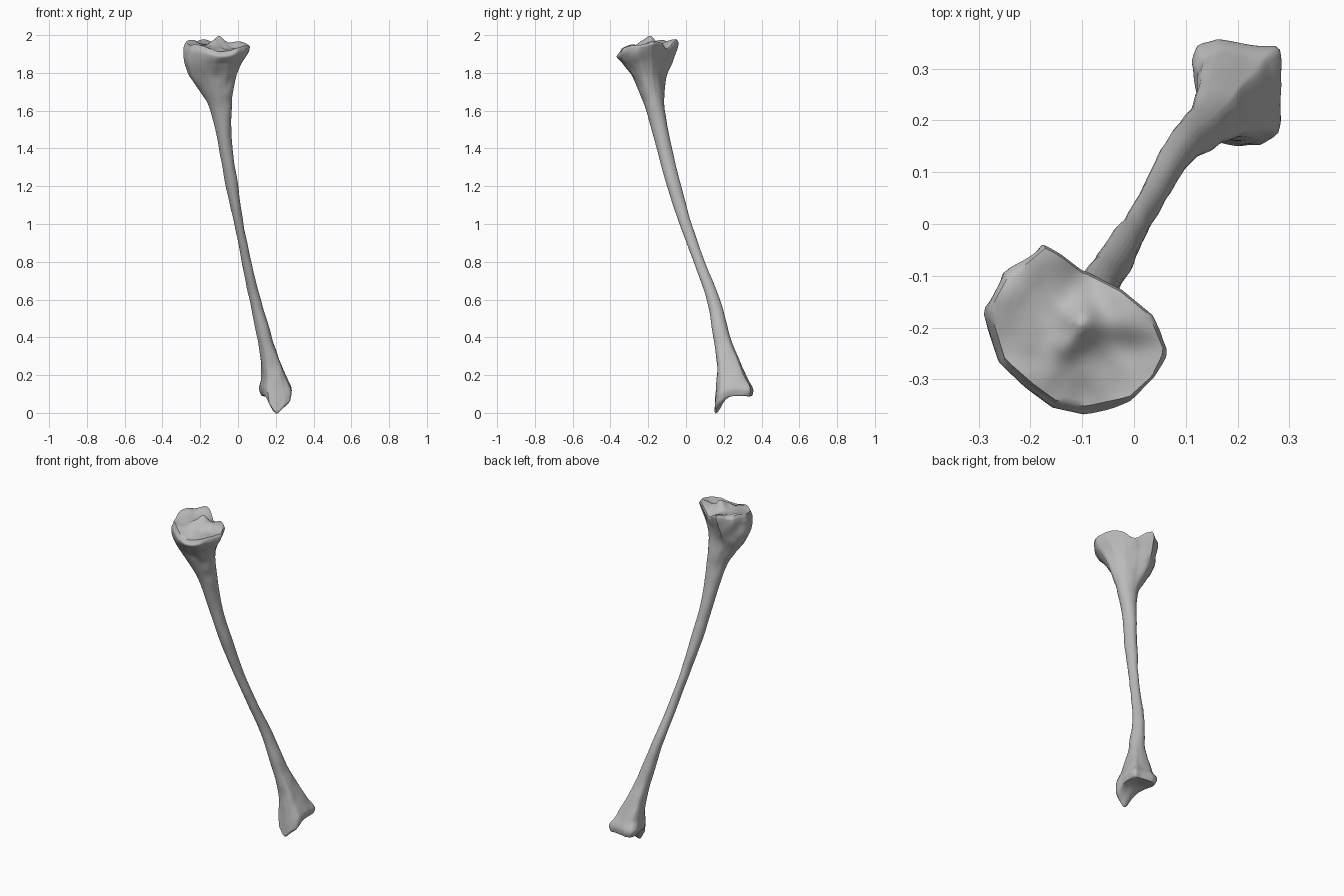
import bpy, bmesh, math
from mathutils import Vector, noise

cube = bpy.data.objects.get("Cube")
if cube:
    bpy.data.objects.remove(cube)

SIDES = 72

# Outlines seen from above, in box units (-1 to 1)
HEAD = [(-.36, 1), (-.17, .88), (.05, .69), (.11, .67), (.5, .45), (.83, .15),
        (1, -.3), (.86, -.62), (.6, -.88), (.1, -1), (-.25, -.92), (-.5, -.72),
        (-.83, -.4), (-1, .22), (-.78, .66), (-.58, .8)]
SHAFT = [(math.cos(a * math.tau / 24), math.sin(a * math.tau / 24)) for a in range(24)]
ANKLE = [(.93, .85), (.5, .87), (-.45, 1), (-.85, .9), (-1, .6), (-.85, 0),
         (-.7, -.6), (-.45, -.93), (.1, -1), (.6, -.98), (.9, -.8), (1, 0), (1, .5)]

# Levels: height, x min, x max, y min, y max, head share, ankle share
LEVELS = [
    (.07, .12, .28, .15, .355, 0, 1),
    (.12, .11, .285, .155, .355, 0, 1),
    (.2, .12, .25, .165, .32, 0, .8),
    (.3, .115, .215, .16, .275, 0, .5),
    (.4, .10, .18, .145, .235, 0, .2),
    (.6, .06, .12, .11, .18, 0, 0),
    (.8, .02, .07, .04, .10, 0, 0),
    (1, -.02, .03, -.035, .03, 0, 0),
    (1.2, -.065, 0, -.10, -.025, 0, 0),
    (1.4, -.10, -.03, -.155, -.075, 0, 0),
    (1.6, -.145, -.032, -.21, -.11, .1, 0),
    (1.7, -.20, -.025, -.25, -.11, .4, 0),
    (1.78, -.26, -.01, -.285, -.10, .7, 0),
    (1.85, -.285, .02, -.335, -.07, .9, 0),
    (1.91, -.29, .055, -.365, -.045, 1, 0),
    (1.94, -.285, .065, -.358, -.04, 1, 0),
]


def reach(outline, angle):
    """Distance from the centre to the outline in one direction."""
    d = Vector((math.cos(angle), math.sin(angle)))
    best = 0
    for a, b in zip(outline, outline[1:] + outline[:1]):
        a, e = Vector(a), Vector(b) - Vector(a)
        den = d.cross(e)
        if abs(den) > 1e-9 and a.cross(e) / den > 0 and -1e-6 <= a.cross(d) / den <= 1.000001:
            best = max(best, a.cross(e) / den)
    return best


REACH = [[reach(o, math.tau * i / SIDES) for i in range(SIDES)] for o in (HEAD, SHAFT, ANKLE)]


def level_at(t):
    """Smoothly blend the levels; t counts levels."""
    i = min(int(t), len(LEVELS) - 2)
    f = t - i
    a, b, c, d = (LEVELS[max(0, min(len(LEVELS) - 1, i + k))] for k in (-1, 0, 1, 2))
    return [q + f * ((r - p) + f * (2 * p - 5 * q + 4 * r - s + f * (3 * (q - r) + s - p))) / 2
            for p, q, r, s in zip(a, b, c, d)]


def bump(x, y, cx, cy, size, height):
    return height * math.exp(-((x - cx) ** 2 + (y - cy) ** 2) / size ** 2)


def top_height(x, y):
    z = 1.95 + bump(x, y, -.1, -.19, .035, .045)       # central spine
    z += bump(x, y, -.13, -.235, .03, .02)
    z += bump(x, y, -.18, -.06, .05, .028) + bump(x, y, -.25, -.14, .05, .025)
    z += bump(x, y, 0, -.17, .05, .02)
    z -= bump(x, y, -.085, -.1, .035, .025)            # rear notch
    z -= bump(x, y, -.08, -.36, .09, .04)              # front slope
    return z - bump(x, y, -.02, -.25, .05, .015)


def bottom_height(x, y):
    z = .085 - bump(x, y, .2, .27, .07, -.015)         # hollow ankle socket
    z -= bump(x, y, .2, .155, .042, .085)              # ankle knob
    return z - bump(x, y, .255, .175, .04, .035)


def ring_points(level, scale=1):
    z, x0, x1, y0, y1, head, ankle = level
    points = []
    for i in range(SIDES):
        a = math.tau * i / SIDES
        r = scale * (head * REACH[0][i] + (1 - head - ankle) * REACH[1][i] + ankle * REACH[2][i])
        points.append(Vector(((x0 + x1 + (x1 - x0) * r * math.cos(a)) / 2,
                              (y0 + y1 + (y1 - y0) * r * math.sin(a)) / 2, z)))
    return points


rings = []
# Underside, from the middle outward
for s in (.1, .25, .4, .55, .7, .82, .92):
    ring = ring_points(LEVELS[0], s)
    for p in ring:
        p.z = bottom_height(p.x, p.y)
    rings.append(ring)
# Long body
STEPS = 7
for k in range((len(LEVELS) - 1) * STEPS + 1):
    ring = ring_points(level_at(k / STEPS))
    for p in ring:
        low = max(0, 1 - (p.z - .07) / .1)
        high = max(0, (p.z - 1.85) / .09)
        p.z += low * (bottom_height(p.x, p.y) + .008 - .07) + high * (top_height(p.x, p.y) - .012 - 1.94)
        # Worn ridges along the bone, stronger near its ends
        rough = .003 + .006 * max(0, (p.z - 1.5) / .5, (.4 - p.z) / .4)
        n = noise.noise(Vector((p.x * 18, p.y * 18, p.z * 12)))
        p.x += n * rough
        p.y -= n * rough * .7
    rings.append(ring)
# Upper joint surface, from the rim inward
for s in (.96, .9, .8, .7, .6, .5, .4, .3, .2, .1, .04):
    ring = ring_points(LEVELS[-1], s)
    for p in ring:
        p.z = top_height(p.x, p.y) + .006 * noise.noise(Vector((p.x * 22, p.y * 22, 0)))
    rings.append(ring)

bm = bmesh.new()
loops = [[bm.verts.new(p) for p in ring] for ring in rings]
for lower, upper in zip(loops, loops[1:]):
    for i in range(SIDES):
        j = (i + 1) % SIDES
        bm.faces.new((lower[i], lower[j], upper[j], upper[i]))
bm.faces.new(loops[0][::-1])
bm.faces.new(loops[-1])

mesh = bpy.data.meshes.new("shin_bone")
bm.to_mesh(mesh)
bm.free()
bone = bpy.data.objects.new("shin_bone", mesh)
bpy.context.collection.objects.link(bone)

grey = bpy.data.materials.new("bone_grey")
grey.use_nodes = True
color = (.5, .5, .5, 1)
grey.diffuse_color = color
grey.node_tree.nodes["Principled BSDF"].inputs["Base Color"].default_value = color
mesh.materials.append(grey)

bpy.context.view_layer.objects.active = bone
bone.select_set(True)
bpy.ops.object.shade_smooth_by_angle(angle=math.radians(50))
